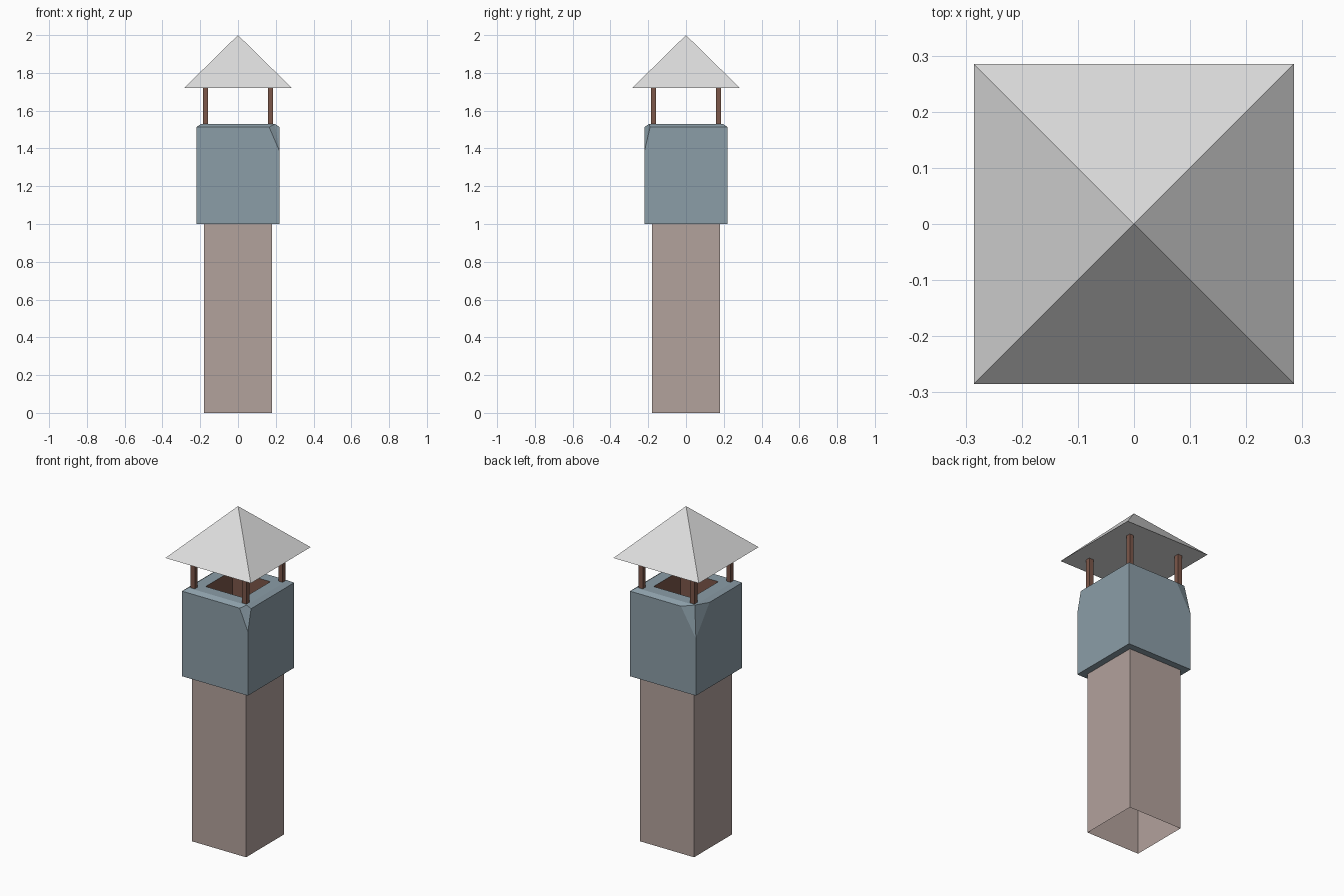
import bpy
import bmesh

if "Cube" in bpy.data.objects:
    bpy.data.objects.remove(bpy.data.objects["Cube"])


def material(name, rgb):
    m = bpy.data.materials.new(name)
    m.diffuse_color = (*rgb, 1.0)
    m.use_nodes = True
    m.node_tree.nodes["Principled BSDF"].inputs["Base Color"].default_value = m.diffuse_color
    return m


ROOF = material("pale grey metal", (0.72, 0.72, 0.72))
BLOCK = material("blue grey stone", (0.26, 0.34, 0.39))
SHAFT = material("mauve brick", (0.45, 0.36, 0.335))
BROWN = material("rust brown", (0.20, 0.095, 0.068))


def finish(bm, name, *mats):
    mesh = bpy.data.meshes.new(name)
    bmesh.ops.remove_doubles(bm, verts=bm.verts, dist=1e-5)
    bm.to_mesh(mesh)
    bm.free()
    for m in mats:
        mesh.materials.append(m)
    obj = bpy.data.objects.new(name, mesh)
    bpy.context.collection.objects.link(obj)
    return obj


def ring(bm, r, z):
    """Square ring of four vertices, counter-clockwise from front left."""
    return [bm.verts.new((sx * r, sy * r, z))
            for sx, sy in ((-1, -1), (1, -1), (1, 1), (-1, 1))]


def bridge(bm, a, b, mat=0):
    for i in range(4):
        j = (i + 1) % 4
        bm.faces.new((a[i], a[j], b[j], b[i])).material_index = mat


# Shaft: square tube, open at the bottom
bm = bmesh.new()
bridge(bm, ring(bm, 0.18, 0), ring(bm, 0.18, 1.0))
finish(bm, "chimney_shaft", SHAFT)

# Head block: ledge, walls, bevelled top with two chipped corners, flue hole
bm = bmesh.new()
ledge, base = ring(bm, 0.18, 1.0), ring(bm, 0.22, 1.0)
bridge(bm, ledge, base)
top, rim = ring(bm, 0.195, 1.53), ring(bm, 0.127, 1.53)
bridge(bm, top, rim)
shoulder = ring(bm, 0.22, 1.513)
# corner: (chip bottom height, cut on previous side, cut on next side)
chips = {1: (1.385, 0.055, 0.03), 3: (1.345, 0.10, 0.13)}
before, after = list(shoulder), list(shoulder)
for c, (z, cut_prev, cut_next) in chips.items():
    corner = shoulder[c]
    for store, other, cut in ((before, c - 1, cut_prev), (after, (c + 1) % 4, cut_next)):
        way = (shoulder[other].co - corner.co).normalized()
        store[c] = bm.verts.new(corner.co + way * cut)
    corner.co.z = z
    bm.faces.new((before[c], corner, top[c]))
    bm.faces.new((corner, after[c], top[c]))
for i in range(4):
    j = (i + 1) % 4
    wall = [base[i], base[j], shoulder[j], before[j], after[i], shoulder[i]]
    bm.faces.new(list(dict.fromkeys(wall)))
    bm.faces.new((after[i], before[j], top[j], top[i]))
# Flue lining
floor = ring(bm, 0.127, 1.2)
bridge(bm, rim, floor, 1)
bm.faces.new(floor).material_index = 1
finish(bm, "chimney_head", BLOCK, BROWN)

# Four posts holding the cap
for sx, side in ((-1, "left"), (1, "right")):
    for sy, end in ((-1, "front"), (1, "back")):
        bm = bmesh.new()
        low, high = ring(bm, 0.014, 1.53), ring(bm, 0.014, 1.725)
        bridge(bm, low, high)
        bm.faces.new(low[::-1])
        bm.faces.new(high)
        bmesh.ops.translate(bm, verts=bm.verts, vec=(sx * 0.172, sy * 0.172, 0))
        finish(bm, f"post_{end}_{side}", BROWN)

# Pyramid cap
bm = bmesh.new()
eaves = ring(bm, 0.285, 1.72)
apex = bm.verts.new((0, 0, 2.0))
for i in range(4):
    bm.faces.new((eaves[i], eaves[(i + 1) % 4], apex))
bm.faces.new(eaves[::-1])
finish(bm, "pyramid_cap", ROOF)
